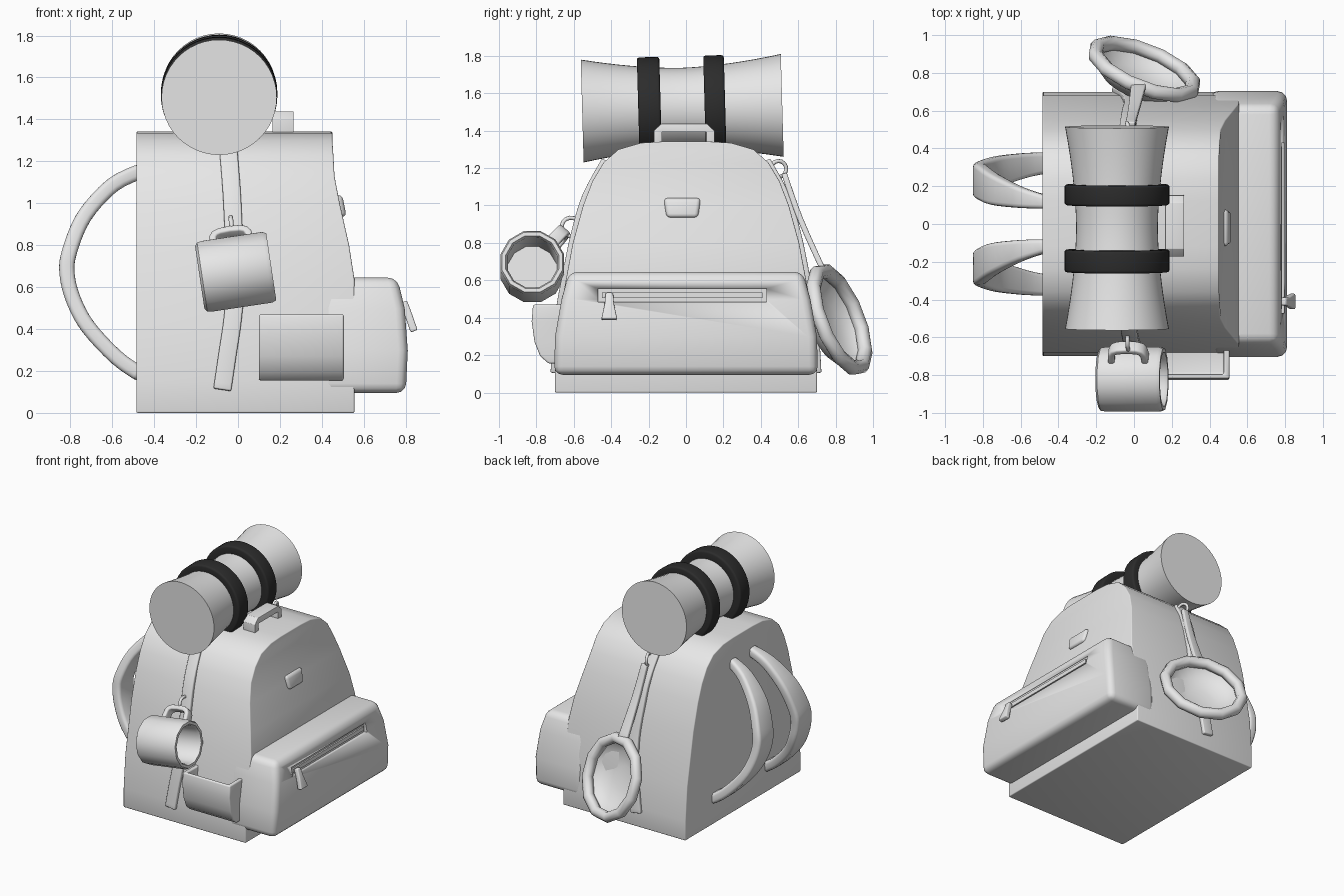
import bpy, bmesh
from math import radians, sin, cos, pi
from mathutils import Vector as V

if "Cube" in bpy.data.objects:
    bpy.data.objects.remove(bpy.data.objects["Cube"], do_unlink=True)


def material(name, value):
    m = bpy.data.materials.new(name)
    m.use_nodes = True
    colour = (value, value, value, 1)
    m.diffuse_color = colour
    m.node_tree.nodes["Principled BSDF"].inputs["Base Color"].default_value = colour
    return m


GREY = material("light grey", 0.8)
BLACK = material("black", 0.025)


def loft(name, rings, mat=GREY, bevel=0, cyclic=False, angle=40):
    """Skin a list of point rings, then round the sharp edges."""
    bm = bmesh.new()
    loops = [[bm.verts.new(p) for p in ring] for ring in rings]
    n = len(loops[0])
    pairs = list(zip(loops, loops[1:]))
    if cyclic:
        pairs.append((loops[-1], loops[0]))
    else:
        bm.faces.new(loops[0])
        bm.faces.new(loops[-1])
    for a, b in pairs:
        for i in range(n):
            j = (i + 1) % n
            bm.faces.new((a[i], a[j], b[j], b[i]))
    bmesh.ops.recalc_face_normals(bm, faces=bm.faces)
    if bevel:
        sharp = [e for e in bm.edges if e.calc_face_angle(0) > radians(40)]
        bmesh.ops.bevel(bm, geom=sharp, offset=bevel, segments=3, profile=0.5,
                        affect='EDGES', clamp_overlap=True)
    mesh = bpy.data.meshes.new(name)
    bm.to_mesh(mesh)
    bm.free()
    mesh.materials.append(mat)
    mesh.shade_smooth()
    mesh.set_sharp_from_angle(angle=radians(angle))
    obj = bpy.data.objects.new(name, mesh)
    bpy.context.collection.objects.link(obj)
    return obj


def rect(x0, x1, y0, y1, z):
    return [V((x0, y0, z)), V((x1, y0, z)), V((x1, y1, z)), V((x0, y1, z))]


def lathe(name, origin, axis, profile, sides, **kw):
    """Turn (radius, distance along axis) pairs around an axis."""
    origin, axis = V(origin), V(axis).normalized()
    u = axis.orthogonal().normalized()
    v = axis.cross(u)
    turn = [2 * pi * i / sides for i in range(sides)]
    return loft(name, [[origin + axis * d + (u * cos(t) + v * sin(t)) * r for t in turn]
                       for r, d in profile], **kw)


def torus(name, centre, axis, major, minor, sides, tube=8):
    profile = [(major + minor * cos(2 * pi * i / tube), minor * sin(2 * pi * i / tube))
               for i in range(tube)]
    return lathe(name, centre, axis, profile, sides, cyclic=True, angle=60)


def sweep(name, path, thick, side, bevel=0.015, steps=4):
    """Run a flat strap along (x, y, z, width) points."""
    path = [V(p) for p in path]
    pts = []
    for i in range(len(path) - 1):
        a, b, c, d = (path[max(i - 1, 0)], path[i], path[i + 1], path[min(i + 2, len(path) - 1)])
        for k in range(steps):
            t = k / steps
            if steps == 1:
                pts.append(b)
            else:
                pts.append((b * 2 + (c - a) * t + (a * 2 - b * 5 + c * 4 - d) * t * t
                            + (b * 3 - a - c * 3 + d) * t ** 3) * 0.5)
    pts.append(path[-1])
    rings = []
    for i, p in enumerate(pts):
        tan = (pts[min(i + 1, len(pts) - 1)] - pts[max(i - 1, 0)]).to_3d().normalized()
        nor = tan.cross(V(side)).normalized()
        s = nor.cross(tan) * p.w / 2
        nor *= thick / 2
        c = p.to_3d()
        rings.append([c + s + nor, c - s + nor, c - s - nor, c + s - nor])
    return loft(name, rings, bevel=bevel)


# Main bag: height, half width, front depth
BODY = [(0, 0.70, 0.555), (0.15, 0.70, 0.555), (0.4, 0.68, 0.555), (0.64, 0.635, 0.555),
        (0.8, 0.605, 0.53), (1.0, 0.55, 0.485), (1.13, 0.50, 0.46), (1.23, 0.44, 0.455),
        (1.30, 0.36, 0.45), (1.335, 0.24, 0.45), (1.342, 0.12, 0.45)]
loft("bag_body", [rect(-0.485, f, -w, w, z) for z, w, f in BODY], bevel=0.05)


def half_width(z):
    for (z0, w0, _), (z1, w1, _) in zip(BODY, BODY[1:]):
        if z <= z1:
            return w0 + (w1 - w0) * (z - z0) / (z1 - z0)


# Front pocket with a recessed zip
POCKET = [(0.095, 0.705, 0.80), (0.3, 0.70, 0.81), (0.5, 0.665, 0.795), (0.645, 0.625, 0.76)]
pocket = loft("front_pocket", [rect(0.4, f, -w, w, z) for z, w, f in POCKET], bevel=0.045)
cutter = loft("zip_slot_cutter", [rect(0.772, 0.9, -0.47, 0.43, z) for z in (0.485, 0.555)])
cutter.hide_render = True
cutter.hide_set(True)
cut = pocket.modifiers.new("zip slot", 'BOOLEAN')
cut.operation, cut.object, cut.solver = 'DIFFERENCE', cutter, 'EXACT'
loft("zip_teeth", [rect(0.76, 0.783, -0.45, 0.41, z) for z in (0.505, 0.535)])
sweep("zip_pull", [(0.79, -0.41, 0.53, 0.04), (0.812, -0.41, 0.47, 0.05),
                   (0.84, -0.41, 0.39, 0.085)], 0.035, (0, 1, 0), bevel=0.008, steps=1)

# Badge on the front
badge = [(-0.12, 1.04), (0.08, 1.04), (0.065, 0.935), (-0.105, 0.935)]
loft("badge", [[V((x - (z - 0.99) * 0.2, y, z)) for y, z in badge] for x in (0.45, 0.507)],
     bevel=0.022)

# Carry handle
sweep("carry_handle", [(0.215, y, z, 0.1) for y, z in (
    (-0.15, 1.31), (-0.15, 1.395), (-0.13, 1.415), (0.11, 1.415), (0.13, 1.395), (0.13, 1.31))],
    0.045, (1, 0, 0), steps=1)

# Side pouch with an open top
pouch = [rect(0.10, 0.505, y, -0.62, z) for y, z in (
    (-0.735, 0.155), (-0.78, 0.195), (-0.81, 0.27), (-0.825, 0.38), (-0.818, 0.47))]
pouch += [rect(0.13, 0.475, -0.795, -0.64, z) for z in (0.47, 0.4)]
loft("side_pouch", pouch, bevel=0.02)

# Shoulder straps and flat side straps, one per side
SHOULDER = [(-0.46, 0.115, 1.155, 0.07), (-0.6, 0.14, 1.085, 0.11), (-0.735, 0.18, 0.935, 0.16),
            (-0.805, 0.22, 0.765, 0.18), (-0.815, 0.235, 0.66, 0.18), (-0.785, 0.25, 0.54, 0.18),
            (-0.715, 0.28, 0.41, 0.16), (-0.58, 0.31, 0.265, 0.13), (-0.46, 0.325, 0.18, 0.11)]
SIDE = [(-0.045, 1.24), (-0.03, 1.05), (-0.02, 0.85), (-0.01, 0.65),
        (-0.025, 0.45), (-0.05, 0.28), (-0.075, 0.11)]
for s, label in ((1, "back"), (-1, "front")):
    sweep("shoulder_strap_" + label, [(x, s * y, z, w) for x, y, z, w in SHOULDER],
          0.072, (0, 1, 0), bevel=0.022)
    sweep("side_strap_" + label, [(x, s * (half_width(z) + 0.004), z, 0.085) for x, z in SIDE],
          0.04, (1, 0, 0), bevel=0.008)

# Bedroll and its two bands
ROLL, ROLL_AXIS = (-0.09, -0.555, 1.505), (0, 1.07, 0.03)
lathe("bedroll", ROLL, ROLL_AXIS,
      [(0.216 + 0.059 * abs(t / 8) ** 1.7, 0.535 + 0.535 * t / 8) for t in range(-8, 9)], 48)
for label, d0, d1 in (("front", 0.30, 0.42), ("back", 0.655, 0.765)):
    lathe("bedroll_band_" + label, ROLL, ROLL_AXIS,
          [(0.2, d0), (0.278, d0), (0.278, d1), (0.2, d1)], 48,
          mat=BLACK, bevel=0.014, cyclic=True)

# Mug hanging on the front side
MUG_AXIS = V((0.989, 0, 0.148))
MUG = V((-0.012, -0.822, 0.672))
lathe("mug", MUG - MUG_AXIS * 0.1725, MUG_AXIS,
      [(0.155, 0), (0.172, 0.012), (0.176, 0.035), (0.176, 0.325), (0.167, 0.345),
       (0.147, 0.345), (0.138, 0.325), (0.135, 0.03)], 12)
out = V((-0.1, 0.66, 0.74))
side = MUG_AXIS.cross(out)
sweep("mug_handle", [(*(MUG + MUG_AXIS * a + out * r), 0.07) for a, r in (
    (-0.09, 0.15), (-0.085, 0.22), (-0.05, 0.25), (0.05, 0.25), (0.085, 0.22), (0.09, 0.15))],
    0.035, side, bevel=0.01, steps=2)
torus("mug_ring", (-0.03, -0.615, 0.885), (1, 0, 0.1), 0.05, 0.011, 14)

# Pan hanging on the back side
PAN, PAN_AXIS = (0.055, 0.82, 0.39), (0.35, 0.87, 0.35)
lathe("pan_bowl", PAN, PAN_AXIS,
      [(0.09, -0.105), (0.19, -0.08), (0.25, -0.035), (0.275, 0.01),
       (0.29, -0.01), (0.265, -0.05), (0.2, -0.1), (0.09, -0.125)], 24, angle=60)
torus("pan_rim", PAN, PAN_AXIS, 0.28, 0.04, 12)
sweep("pan_handle", [(-0.02, 0.525, 1.17, 0.05), (0, 0.61, 0.93, 0.06), (0.025, 0.735, 0.65, 0.08)],
      0.03, (1, 0, 0), bevel=0.008)
torus("pan_ring", (-0.025, 0.495, 1.195), (1, 0.3, 0), 0.043, 0.011, 14)
